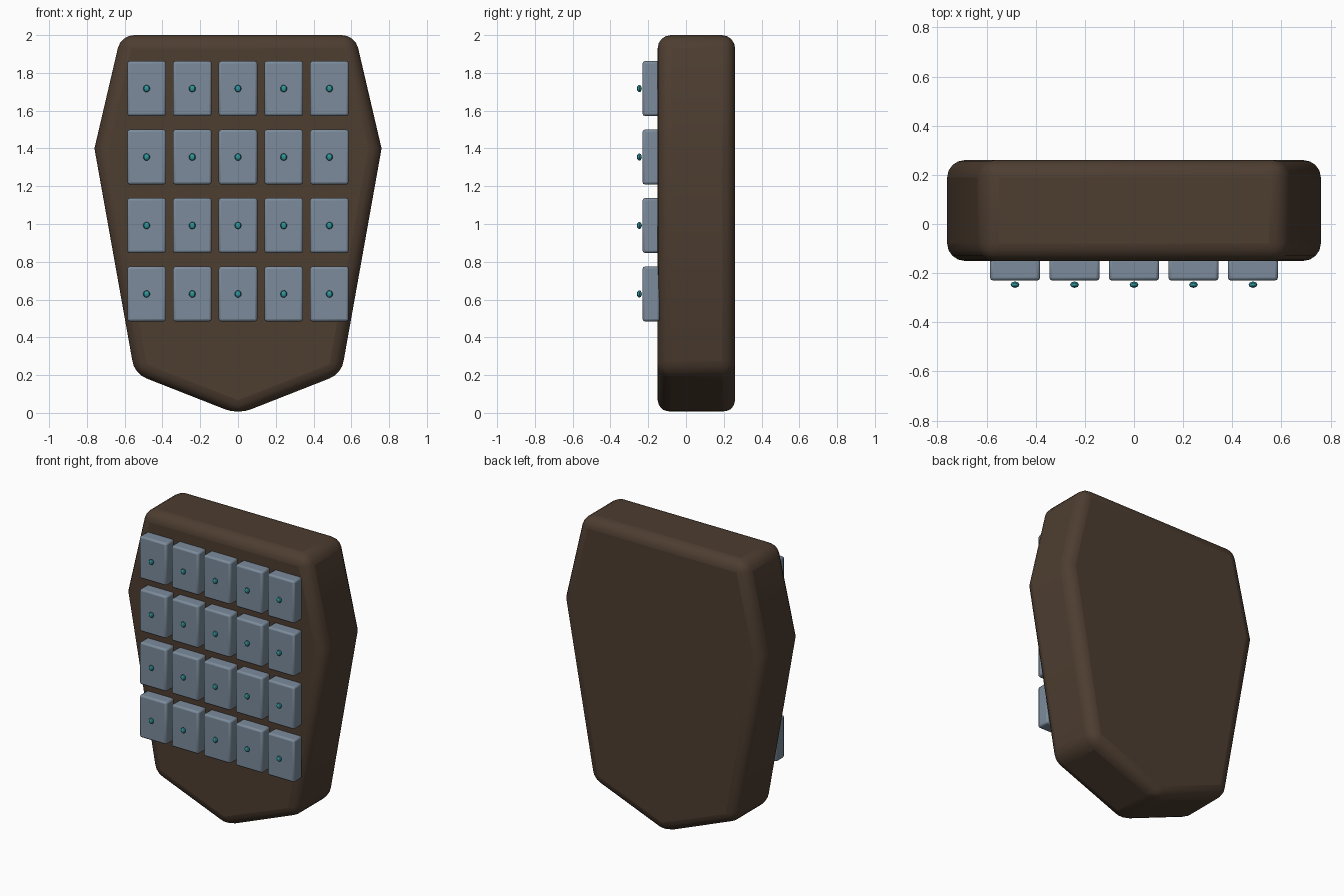
import bpy, bmesh

if "Cube" in bpy.data.objects:
    bpy.data.objects.remove(bpy.data.objects["Cube"])

def material(name, rgb):
    m = bpy.data.materials.new(name)
    m.diffuse_color = (*rgb, 1)
    m.use_nodes = True
    m.node_tree.nodes["Principled BSDF"].inputs["Base Color"].default_value = m.diffuse_color
    return m

def finish(bm, name, mat, bevel=0, segments=3):
    bmesh.ops.recalc_face_normals(bm, faces=bm.faces)
    me = bpy.data.meshes.new(name)
    bm.to_mesh(me)
    bm.free()
    ob = bpy.data.objects.new(name, me)
    bpy.context.collection.objects.link(ob)
    me.materials.append(mat)
    for p in me.polygons:
        p.use_smooth = True
    if bevel:
        b = ob.modifiers.new("bevel", 'BEVEL')
        b.width, b.segments = bevel, segments
        b.limit_method, b.angle_limit = 'ANGLE', 0.52
    return ob

brown = material("dark_brown", (0.075, 0.047, 0.03))
slate = material("slate_blue", (0.2, 0.26, 0.33))
teal = material("teal", (0.03, 0.3, 0.33))

# Body: angular outline extruded front to back
half = [(0.62, 2.0), (0.76, 1.4), (0.547, 0.207)]
outline = half + [(0, -0.008)] + [(-x, z) for x, z in reversed(half)]
bm = bmesh.new()
face = bm.faces.new([bm.verts.new((x, -0.15, z)) for x, z in outline])
ext = bmesh.ops.extrude_face_region(bm, geom=[face])
verts = [v for v in ext["geom"] if isinstance(v, bmesh.types.BMVert)]
bmesh.ops.translate(bm, verts=verts, vec=(0, 0.41, 0))
finish(bm, "body", brown, 0.07, 4)

# Grid of panels, each with a small stud floating in front
for row in range(4):
    for col in range(5):
        x, z = (col - 2) * 0.242, 1.717 - row * 0.3625
        bm = bmesh.new()
        bmesh.ops.create_cube(bm, size=1)
        bmesh.ops.scale(bm, verts=bm.verts, vec=(0.204, 0.09, 0.29))
        panel = finish(bm, f"panel_{row}_{col}", slate, 0.012, 2)
        panel.location = (x, -0.185, z)

        bm = bmesh.new()
        bmesh.ops.create_uvsphere(bm, u_segments=8, v_segments=6, radius=1)
        bmesh.ops.scale(bm, verts=bm.verts, vec=(0.018, 0.013, 0.019))
        stud = finish(bm, f"stud_{row}_{col}", teal)
        stud.location = (x, -0.247, z)

# Smooth faces while keeping sharp edges
bpy.ops.object.select_all(action='DESELECT')
for ob in bpy.context.collection.objects:
    ob.select_set(True)
    bpy.context.view_layer.objects.active = ob
bpy.ops.object.shade_smooth_by_angle(angle=0.6)
